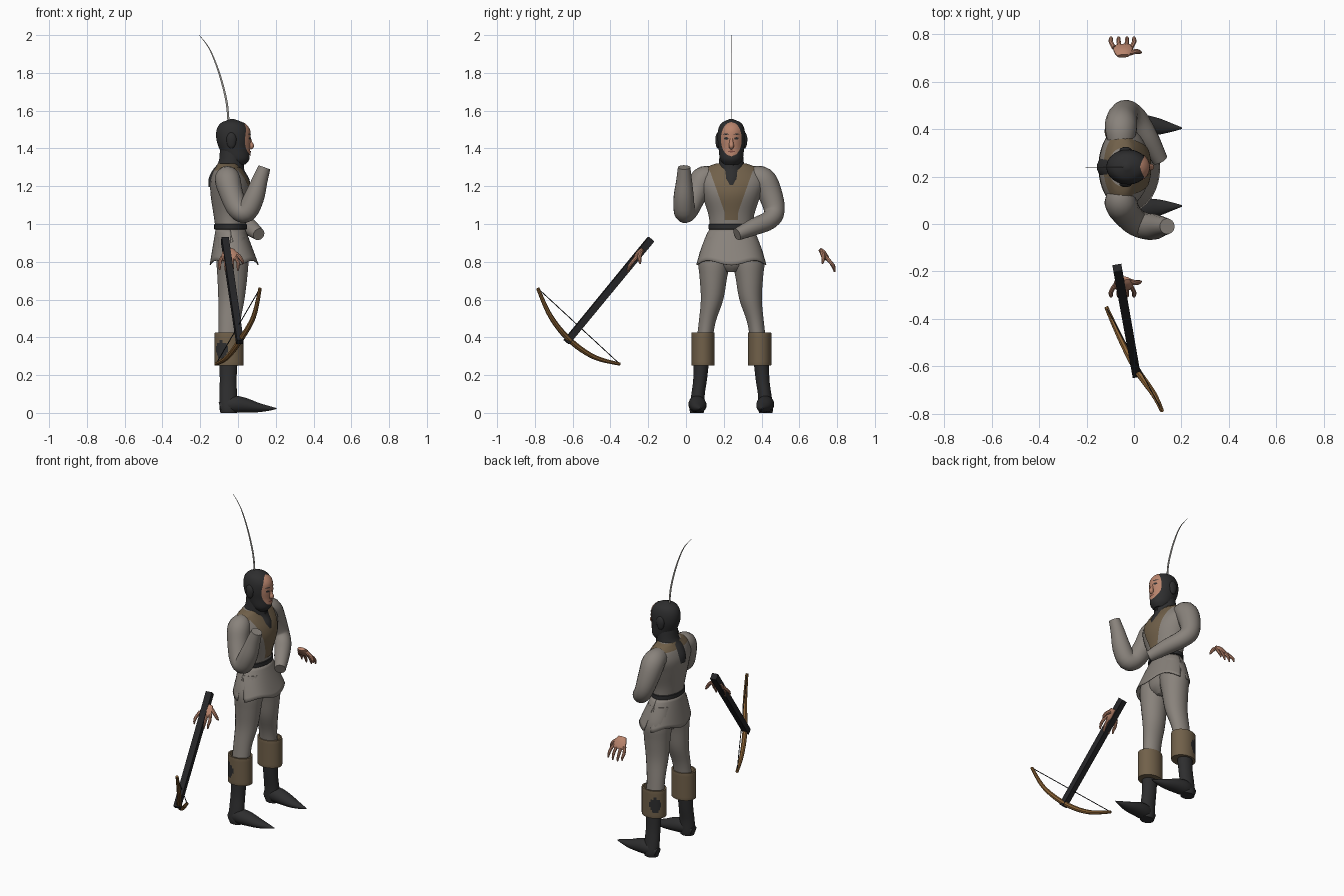
import bpy, bmesh, math
from mathutils import Vector

if "Cube" in bpy.data.objects:
    bpy.data.objects.remove(bpy.data.objects["Cube"])

CY = 0.24  # the figure's symmetry plane


def mat(name, r, g, b):
    m = bpy.data.materials.new(name)
    m.diffuse_color = (r, g, b, 1)
    m.use_nodes = True
    m.node_tree.nodes["Principled BSDF"].inputs["Base Color"].default_value = m.diffuse_color
    return m


CLOTH = mat("grey cloth", 0.25, 0.225, 0.2)
BROWN = mat("brown leather", 0.165, 0.118, 0.068)
BLACK = mat("black cloth", 0.027, 0.027, 0.028)
SKIN = mat("skin", 0.48, 0.23, 0.15)
WOOD = mat("bow wood", 0.25, 0.12, 0.035)
STOCK = mat("dark stock", 0.018, 0.018, 0.02)
QUILL = mat("pale quill", 0.3, 0.29, 0.27)
LIP = mat("lip", 0.2, 0.07, 0.055)


def spline(keys, sub):
    """Catmull-Rom through the key tuples."""
    out = []
    for i in range(len(keys) - 1):
        p = [keys[max(0, min(len(keys) - 1, i + k))] for k in (-1, 0, 1, 2)]
        for s in range(sub):
            t = s / sub
            out.append(tuple(0.5 * (2 * b + (c - a) * t + (2 * a - 5 * b + 4 * c - d) * t * t
                                    + (3 * b - a - 3 * c + d) * t ** 3) for a, b, c, d in zip(*p)))
    return out + [tuple(keys[-1])]


def finish(name, bm, mats, recalc=True):
    if recalc:
        bmesh.ops.recalc_face_normals(bm, faces=bm.faces)
    me = bpy.data.meshes.new(name)
    bm.to_mesh(me)
    bm.free()
    for m in mats:
        me.materials.append(m)
    ob = bpy.data.objects.new(name, me)
    bpy.context.collection.objects.link(ob)
    bpy.ops.object.select_all(action='DESELECT')
    ob.select_set(True)
    bpy.context.view_layer.objects.active = ob
    bpy.ops.object.shade_smooth_by_angle(angle=math.radians(42))
    return ob


def loft(name, keys, mats, n=20, sub=4, ref=None, rule=None):
    """Skin rings (x, y, z, a, b): level rings, or rings across the path when ref is given."""
    rings = spline(keys, sub)
    bm, rows, u = bmesh.new(), [], None
    for i, (x, y, z, a, b) in enumerate(rings):
        eu, ev = Vector((1, 0, 0)), Vector((0, 1, 0))
        if ref:
            t = (Vector(rings[min(i + 1, len(rings) - 1)][:3]) - Vector(rings[max(i - 1, 0)][:3])).normalized()
            u = Vector(ref).cross(t) if u is None else u
            u = (u - t * u.dot(t)).normalized()
            eu, ev = u, t.cross(u)
        rows.append([bm.verts.new(Vector((x, y, z)) + eu * a * math.cos(w) + ev * b * math.sin(w))
                     for w in (2 * math.pi * (k + 0.5) / n for k in range(n))])
    for r, s in zip(rows, rows[1:]):
        for k in range(n):
            f = bm.faces.new((r[k], r[(k + 1) % n], s[(k + 1) % n], s[k]))
            if rule:
                f.material_index = rule(f.calc_center_median())
    bm.faces.new(rows[0])
    bm.faces.new(rows[-1])
    return finish(name, bm, mats)


def tube(name, keys, m, ref=(0, 0, 1), n=12, sub=4):
    return loft(name, [k if len(k) == 5 else (*k, k[3]) for k in keys], [m], n, sub, ref)


def flip(keys, side):
    return [(k[0], CY + side * (k[1] - CY), *k[2:]) for k in keys]


def patch(name, body, z0, z1, half, m, dy=0, off=0.004, rows=16, cols=10):
    """Thin plate hugging the front of a level loft; half(z) is its half width."""
    rings = spline(body, 8)
    bm, grid = bmesh.new(), []
    for i in range(rows + 1):
        z = z0 + (z1 - z0) * i / rows
        j = next((j for j in range(1, len(rings)) if rings[j][2] >= z), len(rings) - 1)
        p, q = rings[j - 1], rings[j]
        t = (z - p[2]) / (q[2] - p[2])
        cx, _, _, a, b = (u + (v - u) * t for u, v in zip(p, q))
        row = []
        for k in range(cols + 1):
            d = dy + max(half(z), 0.0008) * (2 * k / cols - 1)
            row.append(bm.verts.new((cx + a * math.sqrt(max(0, 1 - (d / b) ** 2)) + off, CY + d, z)))
        grid.append(row)
    for r, s in zip(grid, grid[1:]):
        for k in range(cols):
            bm.faces.new((r[k], r[k + 1], s[k + 1], s[k]))
    return finish(name, bm, [m], recalc=False)


def oval(zc, h, w):
    return lambda z: w * math.sqrt(max(0, 1 - ((z - zc) / h) ** 2))


# Torso with leather collar and chest panel
torso = [(-.04, CY, .97, .078, .113), (-.04, CY, 1.05, .09, .122), (-.038, CY, 1.15, .107, .155),
         (-.045, CY, 1.22, .102, .175), (-.052, CY, 1.275, .08, .155), (-.052, CY, 1.305, .062, .12),
         (-.052, CY, 1.32, .055, .08)]
loft("tunic_body", torso, [CLOTH, BROWN], 32, 5,
     rule=lambda c: int(c.z > 1.28 and abs(c.y - CY) < .13))
patch("chest_panel", torso, 1.02, 1.3, lambda z: .035 + .085 * max(0, (z - 1.06) / .24), BROWN)
loft("belt", [(-.04, CY, .972, .084, .118), (-.04, CY, .974, .087, .121), (-.04, CY, .998, .087, .121),
              (-.04, CY, 1.0, .084, .118)], [BLACK], 32, 1)

# Tunic skirt: front and back flaps split at the sides
for name, mid in (("front_skirt", 0), ("back_skirt", math.pi)):
    bm, grid = bmesh.new(), []
    for i in range(9):
        t = i / 8
        span = math.pi / 2 - .22 * max(0, t - .15)
        row = []
        for k in range(25):
            s = 2 * k / 24 - 1
            w = mid + span * s
            row.append(bm.verts.new((-.04 + .02 * t + (.078 + .052 * t) * math.cos(w),
                                     CY + (.114 + .075 * t ** .8) * math.sin(w),
                                     .975 - t * (.18 + .012 * math.cos(6 * s)))))
        grid.append(row)
    for r, s in zip(grid, grid[1:]):
        for k in range(24):
            bm.faces.new((r[k], s[k], s[k + 1], r[k + 1]))
    ob = finish(name, bm, [CLOTH], recalc=False)
    ob.modifiers.new("thickness", 'SOLIDIFY').thickness = .005

# Arms
tube("raised_arm", [(-.055, .14, 1.25, .055), (-.055, .09, 1.235, .068), (-.035, .05, 1.16, .062),
                    (.0, .012, 1.08, .057), (.045, -.008, 1.065, .056), (.085, -.012, 1.14, .054),
                    (.115, -.01, 1.23, .042), (.14, -.01, 1.3, .033)], CLOTH, n=18)
tube("bent_arm", [(-.055, .34, 1.25, .055), (-.055, .405, 1.235, .068), (-.05, .445, 1.16, .064),
                  (-.03, .468, 1.07, .055), (.01, .44, 1.02, .05), (.06, .36, .985, .045),
                  (.11, .27, .945, .033)], CLOTH, n=18)

# Pelvis, legs, cuffs and boots
loft("pelvis", [(-.04, CY, .98, .074, .108), (-.035, CY, .87, .086, .14), (-.03, CY, .79, .078, .11),
                (-.03, CY, .745, .045, .04)], [CLOTH], 24)
for side, tag in ((1, "right"), (-1, "left")):
    loft(tag + "_leg", flip([(-.035, .17, .93, .075, .068), (-.03, .152, .82, .086, .088),
                             (-.03, .145, .72, .08, .074), (-.035, .138, .6, .07, .06),
                             (-.045, .112, .48, .058, .045), (-.05, .095, .36, .055, .042)], side), [CLOTH])

    # worn dark spot on the outer rear of each cuff
    def spot(c, side=side):
        ang = math.atan2(-side * (c.y - CY - side * (.09 - CY)) / .063, (c.x + .047) / .078)
        return int(((ang - 2.15) / .5) ** 2 + ((c.z - .335) / .045) ** 2 < 1)
    rows = [(.25, .05, .04), (.251, .076, .061)] + [(.255 + .0165 * i, .077, .062) for i in range(11)]
    rows += [(.425, .076, .061), (.426, .066, .052), (.40, .062, .048)]
    loft(tag + "_cuff", flip([(-.047, .09, *r) for r in rows], side), [BROWN, BLACK], 48, 1, rule=spot)
    loft(tag + "_boot", flip([(-.05, .083, .3, .05, .042), (-.052, .075, .18, .045, .037),
                              (-.052, .064, .1, .047, .036), (-.052, .058, .03, .047, .04),
                              (-.05, .058, .0, .043, .036)], side), [BLACK])
    tube(tag + "_foot", flip([(-.095, .058, .03, .025, .028), (-.03, .058, .045, .045, .045),
                              (.03, .063, .041, .046, .041), (.1, .069, .029, .036, .027),
                              (.16, .074, .024, .018, .014), (.203, .076, .023, .003, .003)], side), BLACK, n=16)

# Hood: neck, bib and rear flap
loft("hood_cape", [(-.045, CY, 1.195, .112, .062), (-.048, CY, 1.24, .108, .068), (-.05, CY, 1.285, .085, .071),
                   (-.037, CY, 1.33, .066, .066), (-.03, CY, 1.4, .066, .06)], [BLACK], 24)

# Head and face
head = [(.0, CY, 1.315, .04, .04), (-.005, CY, 1.345, .066, .06), (-.02, CY, 1.4, .08, .068),
        (-.026, CY, 1.45, .089, .074), (-.027, CY, 1.5, .086, .07), (-.03, CY, 1.535, .06, .052),
        (-.03, CY, 1.555, .01, .01)]
loft("hooded_head", head, [BLACK], 32, 5)
patch("face", head, 1.358, 1.54, oval(1.449, .091, .055), SKIN, rows=24)
patch("mouth", head, 1.379, 1.389, oval(1.384, .005, .02), LIP, off=.007, rows=4)
tube("nose", [(.058, CY, 1.465, .006), (.066, CY, 1.43, .011), (.071, CY, 1.412, .014),
              (.062, CY, 1.4, .008)], SKIN, ref=(0, 1, 0))
for side, tag in ((1, "left"), (-1, "right")):
    patch(tag + "_eye", head, 1.446, 1.46, oval(1.453, .007, .012), BLACK, side * .027, .007, 6)
    patch(tag + "_brow", head, 1.472, 1.479, oval(1.4755, .0035, .016), BLACK, side * .028, .007, 4)
    loft(tag + "_ear_bulge", [(-.035, CY + side * .07, z, a, a * .55) for z, a in
                              ((1.4, .006), (1.415, .02), (1.45, .027), (1.475, .018), (1.485, .004))],
         [BLACK], 14)
for k in (-1, 1):
    tube("chin_strand", [(.03, CY + k * .008, 1.34, .003), (.032, CY + k * .008, 1.27, .001)], BLACK,
         ref=(0, 1, 0), n=6, sub=1)

# Long curved quill
tube("quill", [(-.05, CY, 1.54, .006, .002), (-.062, CY, 1.655, .006, .002), (-.1, CY, 1.8, .005, .002),
               (-.15, CY, 1.925, .003, .001), (-.205, CY, 2.0, .001, .001)], QUILL, ref=(0, 1, 0), n=8, sub=6)

# Detached hands
for side, tag in ((1, "left"), (-1, "right")):
    tube(tag + "_palm", flip([(-.045, .708, .866, .026, .01), (-.046, .725, .848, .038, .015),
                              (-.047, .745, .82, .042, .013), (-.047, .753, .808, .036, .008)], side), SKIN)
    for x, drop in ((-.084, .012), (-.06, 0), (-.034, 0), (-.012, .008)):
        spread = (x + .047) * .35
        tube(tag + "_finger", flip([(x, .742, .825, .01), (x + spread, .767, .795, .0095),
                                    (x + spread, .782, .766 + drop, .008),
                                    (x + spread, .787, .745 + drop, .004)], side), SKIN, n=8, sub=3)
    tube(tag + "_thumb", flip([(-.02, .72, .848, .012), (.006, .727, .828, .011), (.022, .725, .805, .009),
                               (.03, .722, .79, .004)], side), SKIN, n=8, sub=3)

# Crossbow
tube("crossbow_stock", [(-.07, -.185, .92, .027), (.01, -.633, .375, .025)], STOCK, n=4, sub=1)
tips = [(.117, -.785, .66), (-.117, -.35, .258)]
tube("crossbow_bow", [(*tips[0], .009), (.082, -.715, .508, .013), (.012, -.615, .385, .015),
                      (-.055, -.487, .296, .013), (*tips[1], .009)], WOOD, n=8, sub=6)
tube("bow_string", [(*t, .0025) for t in tips], STOCK, n=6, sub=1)
